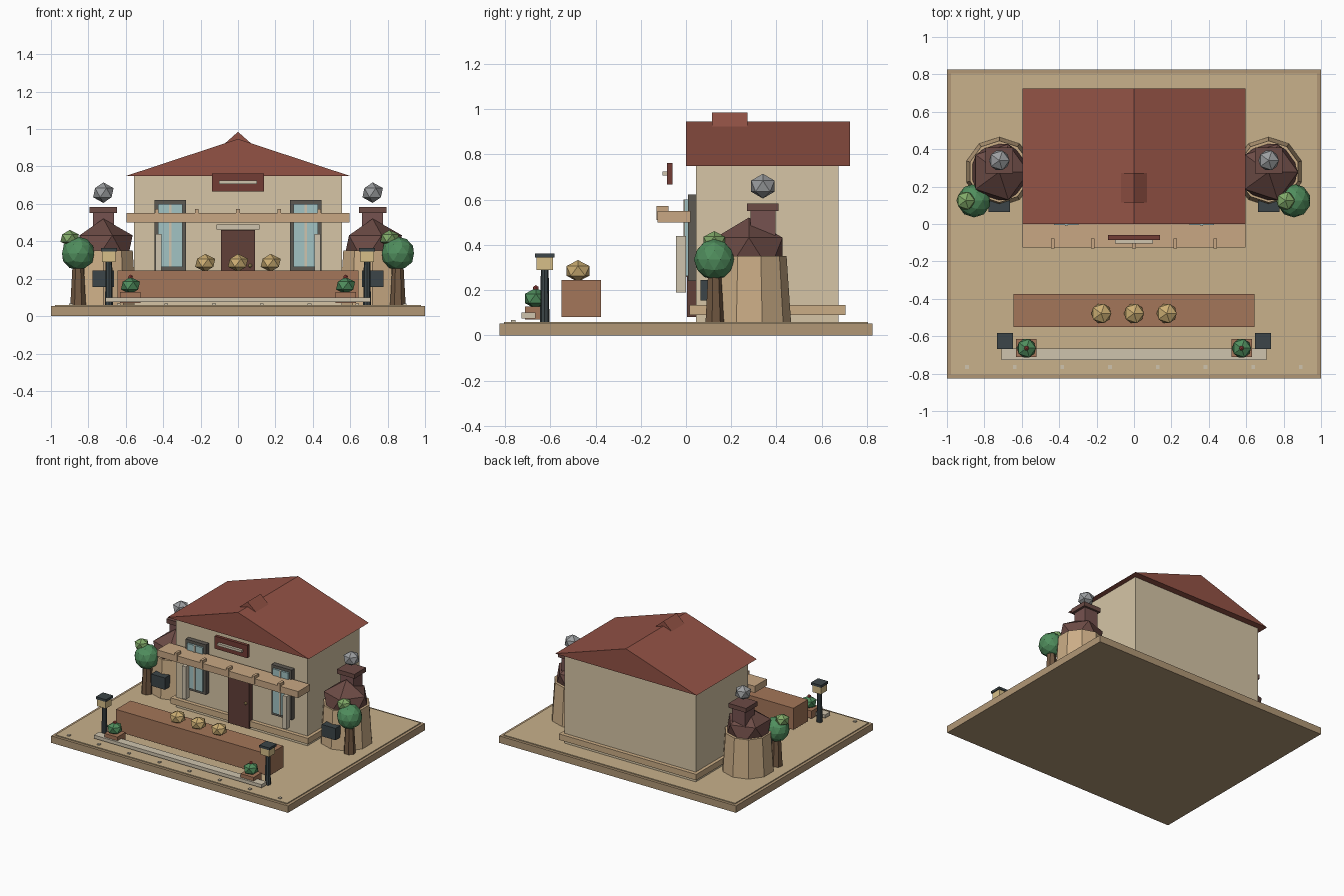
import bpy, bmesh, math
from mathutils import Matrix

if "Cube" in bpy.data.objects:
    bpy.data.objects.remove(bpy.data.objects["Cube"])

mats = {}


def mat(name, rgb):
    m = bpy.data.materials.new(name)
    m.diffuse_color = (*rgb, 1)
    m.use_nodes = True
    m.node_tree.nodes["Principled BSDF"].inputs["Base Color"].default_value = m.diffuse_color
    mats[name] = m


for n, c in {
    "sand": (0.58, 0.44, 0.26), "sand_edge": (0.44, 0.31, 0.18),
    "plaster": (0.67, 0.56, 0.38), "tan": (0.60, 0.42, 0.24),
    "cream": (0.62, 0.55, 0.42), "roof_red": (0.29, 0.085, 0.06),
    "brown": (0.12, 0.05, 0.04), "sign_brown": (0.17, 0.045, 0.035),
    "terracotta": (0.37, 0.18, 0.10), "timber": (0.58, 0.39, 0.23),
    "silo_roof": (0.15, 0.07, 0.06), "chimney": (0.18, 0.085, 0.08),
    "glass": (0.36, 0.55, 0.55), "frame": (0.11, 0.10, 0.085),
    "yellow": (0.60, 0.42, 0.17), "dark": (0.045, 0.06, 0.065),
    "grey": (0.33, 0.34, 0.35), "trunk": (0.17, 0.10, 0.055),
    "leaf": (0.08, 0.27, 0.11), "light_leaf": (0.22, 0.40, 0.14),
    "lamp_glow": (0.68, 0.52, 0.25), "red": (0.40, 0.07, 0.06),
}.items():
    mat(n, c)


def finish(bm, name, m):
    bmesh.ops.recalc_face_normals(bm, faces=bm.faces)
    me = bpy.data.meshes.new(name)
    bm.to_mesh(me)
    bm.free()
    ob = bpy.data.objects.new(name, me)
    bpy.context.collection.objects.link(ob)
    me.materials.append(mats[m])
    return ob


def box(name, x, y, z, m):
    """Box from (min, max) ranges."""
    bm = bmesh.new()
    bmesh.ops.create_cube(bm, size=1)
    for v in bm.verts:
        v.co = [r[0] if c < 0 else r[1] for c, r in zip(v.co, (x, y, z))]
    return finish(bm, name, m)


def cbox(name, cx, hw, y, z, m):
    return box(name, (cx - hw, cx + hw), y, z, m)


def cone(name, c, z, r1, r2, sides, m):
    bm = bmesh.new()
    bmesh.ops.create_cone(bm, cap_ends=True, segments=sides, radius1=r1, radius2=r2,
                          depth=z[1] - z[0],
                          matrix=Matrix.Translation((c[0], c[1], sum(z) / 2)))
    return finish(bm, name, m)


def ico(name, c, r, m, sub=1, sz=1.0):
    bm = bmesh.new()
    bmesh.ops.create_icosphere(bm, subdivisions=sub, radius=r)
    for v in bm.verts:
        v.co.z *= sz
    bmesh.ops.translate(bm, verts=bm.verts, vec=c)
    return finish(bm, name, m)


def gable(name, hw, y, z, m):
    """Triangular prism with its ridge along y."""
    bm = bmesh.new()
    f = bm.faces.new([bm.verts.new(p) for p in
                      ((-hw, y[0], z[0]), (hw, y[0], z[0]), (0, y[0], z[1]))])
    ext = bmesh.ops.extrude_face_region(bm, geom=[f], use_keep_orig=True)
    vs = [g for g in ext["geom"] if isinstance(g, bmesh.types.BMVert)]
    bmesh.ops.translate(bm, verts=vs, vec=(0, y[1] - y[0], 0))
    return finish(bm, name, m)


# Ground slab and front edge studs
cbox("base", 0, 1.0, (-0.825, 0.825), (0, 0.053), "sand_edge")
cbox("ground", 0, 0.978, (-0.805, 0.805), (0.05, 0.06), "sand")
for i in range(8):
    cbox("edge_stud", -0.893 + i * 0.255, 0.01, (-0.775, -0.755), (0.055, 0.067), "cream")

# House
cbox("house_walls", 0, 0.555, (0.045, 0.675), (0.055, 0.76), "plaster")
cbox("plinth", 0, 0.58, (0.015, 0.705), (0.09, 0.135), "tan")
gable("main_roof", 0.597, (0, 0.725), (0.75, 0.947), "roof_red")
gable("roof_vent", 0.083, (0.115, 0.272), (0.912, 0.985), "roof_red")

# Door
cbox("door", 0, 0.09, (0.005, 0.05), (0.08, 0.46), "brown")
cbox("door_lintel", 0, 0.115, (0.0, 0.05), (0.463, 0.49), "cream")
ico("door_knob", (0.065, 0.0, 0.27), 0.012, "yellow")

# Sign board with a plain strip, held to the wall by the roof overhang
cbox("sign_board", 0, 0.138, (-0.085, -0.06), (0.667, 0.763), "sign_brown")
cbox("sign_strip", 0, 0.102, (-0.105, -0.083), (0.706, 0.724), "cream")

# Pergola
cbox("pergola_beam", 0, 0.595, (-0.125, 0.02), (0.5, 0.55), "timber")
for x in (-0.435, -0.22, 0, 0.22, 0.435):
    cbox("pergola_rafter", x, 0.01, (-0.13, -0.078), (0.51, 0.572), "timber")

# Windows and posts
for s in (-1, 1):
    cx = s * 0.362
    cbox("window_frame", cx, 0.085, (0.008, 0.05), (0.24, 0.622), "frame")
    cbox("window_glass", cx, 0.066, (-0.006, 0.01), (0.262, 0.6), "glass")
    cbox("window_mullion", cx, 0.007, (-0.012, 0.0), (0.262, 0.6), "cream")
    cbox("pergola_post", s * 0.425, 0.016, (-0.045, 0.0), (0.19, 0.44), "cream")

# Long planter with round blooms, and the low front step
cbox("planter", 0, 0.645, (-0.55, -0.375), (0.08, 0.245), "terracotta")
for x in (-0.175, 0, 0.175):
    ico("planter_bloom", (x, -0.478, 0.285), 0.06, "yellow", sz=0.8)
cbox("front_step", 0, 0.708, (-0.727, -0.665), (0.075, 0.1), "cream")

for s in (-1, 1):
    # Lamps
    x = s * 0.69
    cone("lamp_post", (x, -0.625), (0.055, 0.3), 0.021, 0.017, 8, "dark")
    cbox("lamp_lantern", x, 0.036, (-0.661, -0.589), (0.29, 0.346), "lamp_glow")
    cbox("lamp_cap", x, 0.043, (-0.668, -0.582), (0.345, 0.363), "dark")

    # Small potted bushes
    x = s * 0.575
    cbox("small_pot", x, 0.055, (-0.712, -0.614), (0.07, 0.128), "terracotta")
    ico("small_bush", (x, -0.664, 0.163), 0.057, "leaf", sz=0.82)
    ico("bush_flower", (x, -0.664, 0.208), 0.014, "red")

    # Round side towers
    x = s * 0.72
    cone("tower_body", (x, 0.28), (0.055, 0.35), 0.185, 0.165, 10, "tan")
    ico("tower_roof", (x, 0.278, 0.36), 0.175, "silo_roof", sz=0.92)
    cbox("tower_chimney", x, 0.056, (0.285, 0.395), (0.36, 0.555), "chimney")
    cbox("chimney_cap", x, 0.074, (0.27, 0.41), (0.55, 0.583), "silo_roof")
    ico("smoke_puff", (x, 0.34, 0.66), 0.061, "grey", sz=0.9)
    cbox("wall_box", x, 0.058, (0.064, 0.13), (0.155, 0.245), "dark")

    # Trees
    x = s * 0.855
    cone("tree_trunk", (x, 0.125), (0.055, 0.28), 0.043, 0.03, 7, "trunk")
    ico("tree_crown", (x, 0.125, 0.335), 0.09, "leaf", 2)
    ico("tree_tuft", (x - 0.045, 0.125, 0.417), 0.055, "light_leaf", sz=0.8)
